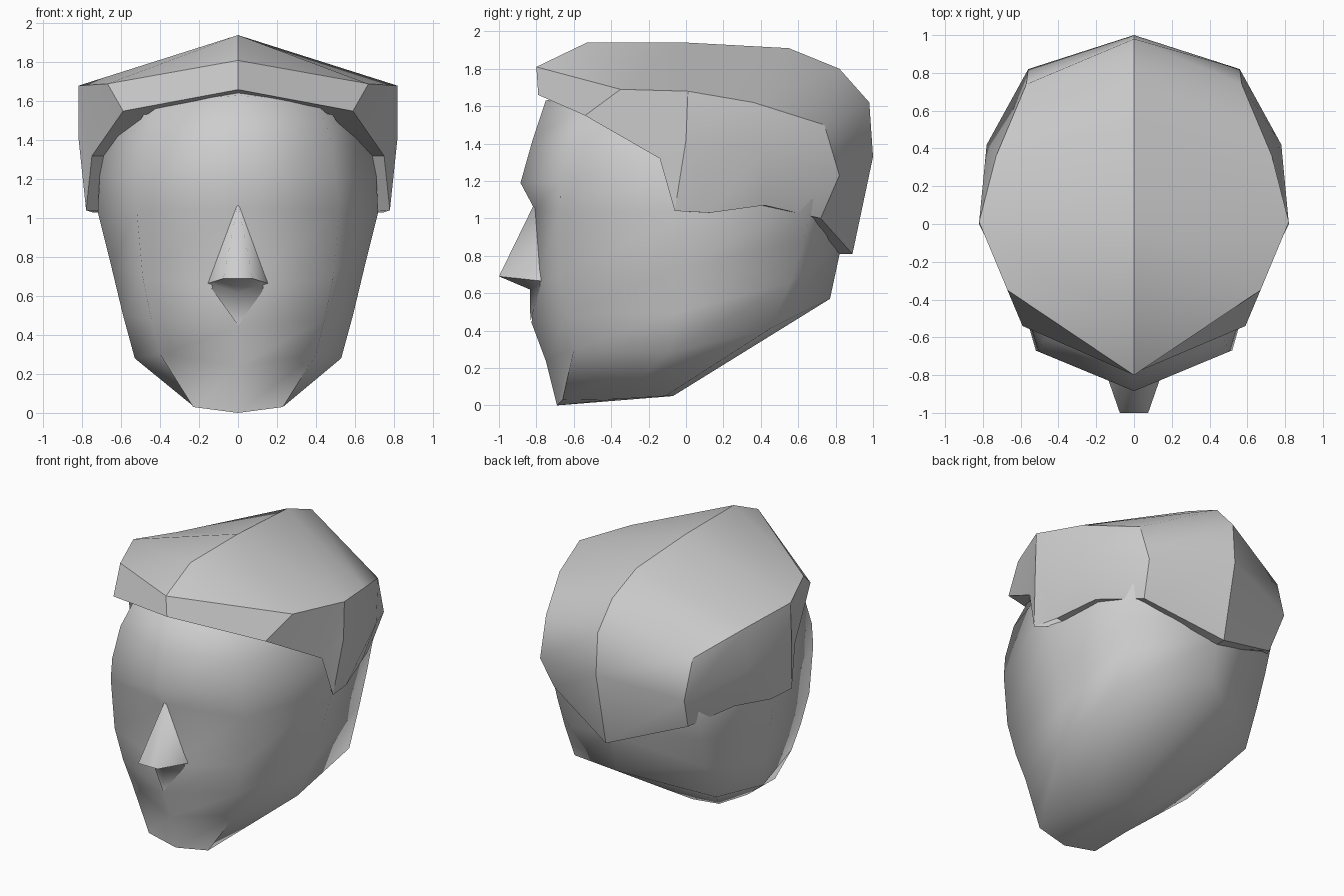
import bpy, bmesh, math
from mathutils import Vector

if "Cube" in bpy.data.objects:
    bpy.data.objects.remove(bpy.data.objects["Cube"])

grey = bpy.data.materials.new("plain_grey")
grey.diffuse_color = (0.61, 0.61, 0.61, 1)
grey.use_nodes = True
grey.node_tree.nodes["Principled BSDF"].inputs["Base Color"].default_value = grey.diffuse_color


def finish(name, bm, angle, recalc=True):
    bmesh.ops.remove_doubles(bm, verts=bm.verts, dist=0.0005)
    if recalc:
        bmesh.ops.recalc_face_normals(bm, faces=bm.faces)
    mesh = bpy.data.meshes.new(name)
    bm.to_mesh(mesh)
    bm.free()
    mesh.materials.append(grey)
    ob = bpy.data.objects.new(name, mesh)
    bpy.context.collection.objects.link(ob)
    bpy.ops.object.select_all(action='DESELECT')
    ob.select_set(True)
    bpy.context.view_layer.objects.active = ob
    bpy.ops.object.shade_smooth_by_angle(angle=math.radians(angle))
    return ob


def mirrored(points, faces):
    """Build a half given by named points on both sides of x = 0."""
    bm = bmesh.new()
    for s in (1, -1):
        v = {k: bm.verts.new((p[0] * s, p[1], p[2])) for k, p in points.items()}
        for f in faces:
            keys = f.split()
            bm.faces.new([v[k] for k in (keys if s > 0 else keys[::-1])])
    return bm


# Head: half rings from chin to crown
# (front y, z), cheek corner, side, rear corner, (back y, z)
rings = [
    ((-0.69, 0.00), (0.23, -0.66, 0.03), (0.23, -0.35, 0.035), (0.18, -0.11, 0.05), (-0.07, 0.05)),
    ((-0.75, 0.24), (0.40, -0.60, 0.30), (0.53, -0.10, 0.28), (0.55, 0.45, 0.41), (0.77, 0.57)),
    ((-0.825, 0.44), (0.445, -0.64, 0.48), (0.59, -0.03, 0.50), (0.55, 0.56, 0.66), (0.83, 0.85)),
    ((-0.82, 0.62), (0.49, -0.67, 0.70), (0.65, 0.00, 0.75), (0.56, 0.63, 0.88), (0.85, 0.98)),
    ((-0.81, 1.05), (0.52, -0.67, 1.04), (0.72, 0.03, 1.03), (0.575, 0.68, 1.10), (0.87, 1.15)),
    ((-0.885, 1.19), (0.505, -0.675, 1.19), (0.71, 0.00, 1.22), (0.54, 0.67, 1.28), (0.87, 1.33)),
    ((-0.82, 1.42), (0.48, -0.62, 1.40), (0.67, 0.00, 1.42), (0.48, 0.60, 1.45), (0.82, 1.48)),
    ((-0.75, 1.63), (0.41, -0.54, 1.60), (0.56, 0.00, 1.60), (0.40, 0.48, 1.60), (0.70, 1.60)),
    ((-0.35, 1.72), (0.20, -0.25, 1.72), (0.30, 0.00, 1.72), (0.20, 0.28, 1.72), (0.40, 1.72)),
]
bm = bmesh.new()
loops = []
for front, *mid, back in rings:
    half = [(0, *front)] + mid + [(0, *back)]
    whole = half + [(-x, y, z) for x, y, z in reversed(mid)]
    loops.append([bm.verts.new(p) for p in whole])
for lo, hi in zip(loops, loops[1:]):
    for i in range(len(lo)):
        j = (i + 1) % len(lo)
        bm.faces.new((lo[i], lo[j], hi[j], hi[i]))
bm.faces.new(loops[0][::-1])
bm.faces.new(loops[-1])
finish("head", bm, 65)

# Nose: wedge with flat tip, wings and the hollow above the lip
nose_points = {
    "bridge": (0, -0.81, 1.08), "ridge": (0, -1.0, 0.69), "tip": (0.075, -1.0, 0.69),
    "wing": (0.155, -0.77, 0.665), "base": (0, -0.835, 0.62), "lip": (0, -0.832, 0.45),
}
nose_faces = ["bridge ridge tip", "bridge tip wing", "tip ridge base",
              "tip base wing", "wing base lip"]
finish("nose", mirrored(nose_points, nose_faces), 70, recalc=False)

# Hair cap: rim points 0, middle points 1, upper points 2, crown line k
hair_points = {
    "a0": (0, -0.79, 1.66), "a2": (0, -0.80, 1.81),
    "b0": (0.59, -0.54, 1.55), "b2": (0.67, -0.35, 1.69),
    "c0": (0.75, -0.14, 1.32), "d0": (0.78, -0.06, 1.04),
    "d1": (0.82, 0.0, 1.42), "d2": (0.82, 0.01, 1.68),
    "e0": (0.75, 0.13, 1.03),
    "f0": (0.67, 0.42, 1.07), "f1": (0.78, 0.42, 1.36), "f2": (0.73, 0.36, 1.62),
    "g0": (0.52, 0.72, 1.0), "g1": (0.56, 0.82, 1.23), "g2": (0.57, 0.74, 1.50),
    "h0": (0, 0.89, 0.81), "h1": (0, 1.0, 1.33), "h2": (0, 0.98, 1.62),
    "k1": (0, -0.53, 1.94), "k2": (0, 0, 1.94),
    "k3": (0, 0.55, 1.91), "k4": (0, 0.82, 1.80),
}
hair_faces = [
    "a0 b0 b2 a2", "b0 c0 d2 b2", "c0 d1 d2", "c0 d0 d1", "d0 e0 d1",
    "e0 f0 f1 d1", "d1 f1 f2 d2", "f0 g0 g1 f1", "f1 g1 g2 f2",
    "g0 h0 h1 g1", "g1 h1 h2 g2",
    "a2 b2 k1", "b2 d2 k2 k1", "d2 f2 k3 k2", "f2 g2 k4 k3", "g2 h2 k4",
]
bm = mirrored(hair_points, hair_faces)
bmesh.ops.remove_doubles(bm, verts=bm.verts, dist=0.0005)
# Underside of the hair rim, turned in towards the head
rim = [e for e in bm.edges if e.is_boundary]
new = bmesh.ops.extrude_edge_only(bm, edges=rim)["geom"]
for v in new:
    if isinstance(v, bmesh.types.BMVert):
        x, y, z = v.co
        if abs(x) > 0.7 and y < 0:      # temple edge runs back along the head
            v.co = Vector((x * 0.84, y + 0.28, z))
        else:
            v.co = Vector((x * 0.82, y * 0.86, z - (0.02 if y < -0.5 else 0)))
finish("hair", bm, 33)
